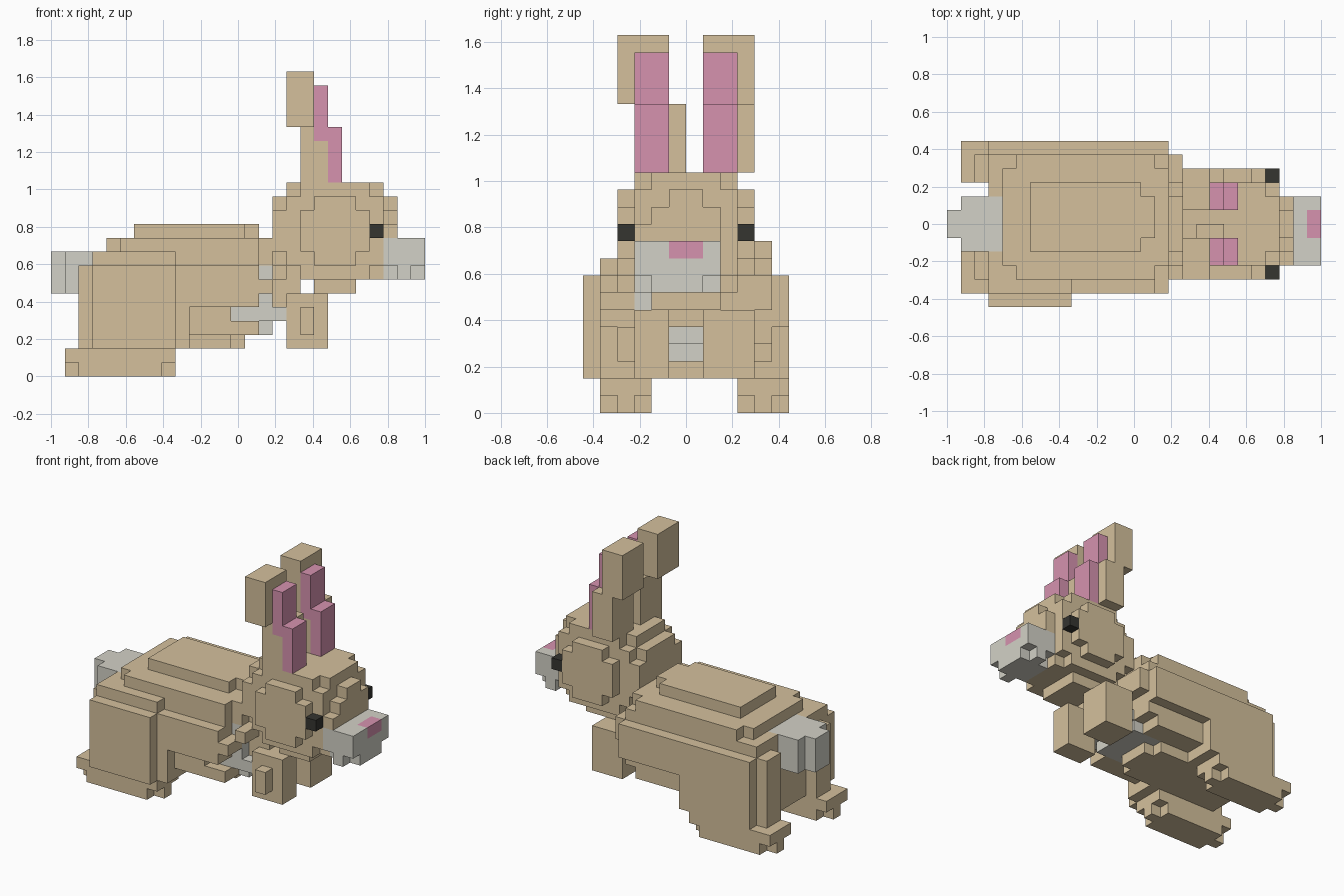
import bpy
import bmesh
from mathutils import Vector

old_cube = bpy.data.objects.get("Cube")
if old_cube:
    bpy.data.objects.remove(old_cube, do_unlink=True)

# Block grid: length and width in cells
LENGTH, WIDTH = 27, 12
CELL = 2 / LENGTH


def make_material(name, colour):
    material = bpy.data.materials.new(name)
    material.use_nodes = True
    material.diffuse_color = (*colour, 1)
    shader = material.node_tree.nodes["Principled BSDF"]
    shader.inputs["Base Color"].default_value = (*colour, 1)
    return material


tan = make_material("tan fur", (0.66, 0.53, 0.335))
grey = make_material("pale grey fur", (0.65, 0.64, 0.57))
pink = make_material("pink skin", (0.67, 0.29, 0.43))
black = make_material("black eye", (0.035, 0.035, 0.03))

owner = {}       # cell -> part name; later parts replace earlier ones
materials = {}   # part name -> material


def fill(part, material, *boxes):
    """Claim every cell of the given (x, y, z) ranges for a part."""
    materials[part] = material
    for xs, ys, zs in boxes:
        for x in range(*xs):
            for y in range(*ys):
                for z in range(*zs):
                    owner[x, y, z] = part


def clear(xs, ys, zs):
    """Remove a range of cells."""
    for x in range(*xs):
        for y in range(*ys):
            for z in range(*zs):
                owner.pop((x, y, z), None)


# Torso with stepped back
fill("torso", tan,
     ((3, 10), (1, 12), (2, 8)),
     ((10, 16), (1, 12), (5, 8)),
     ((3, 16), (2, 11), (8, 9)),
     ((3, 9), (1, 2), (8, 9)),
     ((5, 15), (2, 11), (9, 10)),
     ((4, 16), (3, 10), (9, 10)),
     ((6, 14), (4, 9), (10, 11)),
     ((14, 15), (5, 8), (10, 11)))
clear((15, 16), (1, 3), (5, 6))
clear((15, 16), (1, 3), (7, 9))

# Belly and pale chest
fill("belly", tan,
     ((10, 13), (4, 9), (2, 3)),
     ((13, 14), (5, 8), (2, 3)),
     ((10, 13), (2, 11), (3, 5)),
     ((13, 15), (2, 11), (3, 4)),
     ((13, 16), (9, 11), (4, 5)))
fill("chest", grey,
     ((13, 17), (3, 9), (4, 5)),
     ((13, 16), (4, 9), (3, 4)),
     ((15, 16), (3, 5), (5, 8)))
fill("neck", tan,
     ((16, 17), (4, 11), (6, 8)),
     ((16, 17), (2, 4), (7, 8)),
     ((16, 18), (4, 8), (5, 8)))

# Hind legs and feet; the right thigh stands proud of the torso
fill("right_thigh", tan, ((3, 9), (0, 1), (2, 8)))
for side, inner in (("right", 1), ("left", 9)):
    outer = inner + 3
    mid = (inner + 1, inner + 2)
    heel = (2, 4) if side == "right" else (9, 11)
    fill(side + "_hind_leg", tan, ((2, 3), heel, (2, 8)))
    fill(side + "_hind_foot", tan,
         ((1, 9), (inner, outer), (1, 2)),
         ((2, 8), (inner, outer), (0, 1)),
         ((1, 9), mid, (0, 1)))

# Front legs; the right one is slimmer with a knob outside
fill("right_front_leg", tan,
     ((17, 20), (3, 5), (2, 6)),
     ((18, 19), (2, 3), (3, 5)))
fill("left_front_leg", tan, ((17, 20), (7, 10), (2, 6)))

# Tail
fill("tail", grey,
     ((0, 1), (5, 7), (6, 9)),
     ((1, 4), (4, 8), (6, 9)))

# Rounded head, brow and jaw
fill("head", tan,
     ((17, 24), (3, 9), (7, 14)),
     ((16, 17), (3, 9), (9, 12)),
     ((16, 17), (4, 8), (8, 13)),
     ((24, 25), (3, 8), (10, 11)),
     ((24, 25), (4, 8), (11, 12)),
     ((24, 25), (5, 7), (12, 13)),
     ((19, 22), (4, 8), (6, 7)))
for end in ((17, 18), (23, 24)):
    for flank in ((3, 4), (8, 9)):
        for level in ((7, 8), (13, 14)):
            clear(end, flank, level)

# Cheeks and eyes
for side, layer in (("right", (2, 3)), ("left", (9, 10))):
    fill(side + "_cheek", tan,
         ((19, 22), layer, (8, 13)),
         ((18, 23), layer, (9, 12)))
    fill(side + "_eye", black, ((23, 24), layer, (10, 11)))

# Muzzle with chipped lower corners, and nose
fill("muzzle", grey, ((24, 27), (3, 8), (7, 10)))
for corner in ((3, 4), (7, 8)):
    clear((26, 27), corner, (7, 8))
    clear((24, 25), corner, (7, 8))
fill("nose", pink, ((26, 27), (5, 7), (9, 10)))

# Ears: base, backward tip and pink lining
for side, base, tip, lining in (("right", (3, 6), (2, 5), (3, 5)),
                                ("left", (7, 10), (7, 10), (7, 9))):
    fill(side + "_ear", tan,
         ((18, 20), base, (14, 18)),
         ((17, 19), tip, (18, 22)))
    fill(side + "_ear_lining", pink,
         ((19, 20), lining, (17, 21)),
         ((20, 21), lining, (14, 18)))


def build(part):
    """Mesh the exposed sides of a part's cells and merge flat areas."""
    bm = bmesh.new()
    corners = {}

    def vertex(point):
        key = tuple(round(c) for c in point)
        if key not in corners:
            place = Vector(key) - Vector((LENGTH / 2, WIDTH / 2, 0))
            corners[key] = bm.verts.new(place * CELL)
        return corners[key]

    for cell in [c for c, name in owner.items() if name == part]:
        centre = Vector(cell) + Vector((0.5, 0.5, 0.5))
        for axis in range(3):
            for sign in (-1, 1):
                normal = Vector((0, 0, 0))
                normal[axis] = sign
                neighbour = tuple(int(c) for c in Vector(cell) + normal)
                if neighbour in owner:
                    continue
                u = Vector((0, 0, 0))
                u[(axis + 1) % 3] = 1
                v = normal.cross(u)
                quad = [centre + (normal + a * u + b * v) / 2
                        for a, b in ((-1, -1), (1, -1), (1, 1), (-1, 1))]
                bm.faces.new([vertex(p) for p in quad])

    bmesh.ops.dissolve_limit(bm, angle_limit=0.01,
                             verts=bm.verts, edges=bm.edges)
    mesh = bpy.data.meshes.new(part)
    bm.to_mesh(mesh)
    bm.free()
    mesh.materials.append(materials[part])
    bpy.context.collection.objects.link(bpy.data.objects.new(part, mesh))


for part_name in materials:
    build(part_name)
